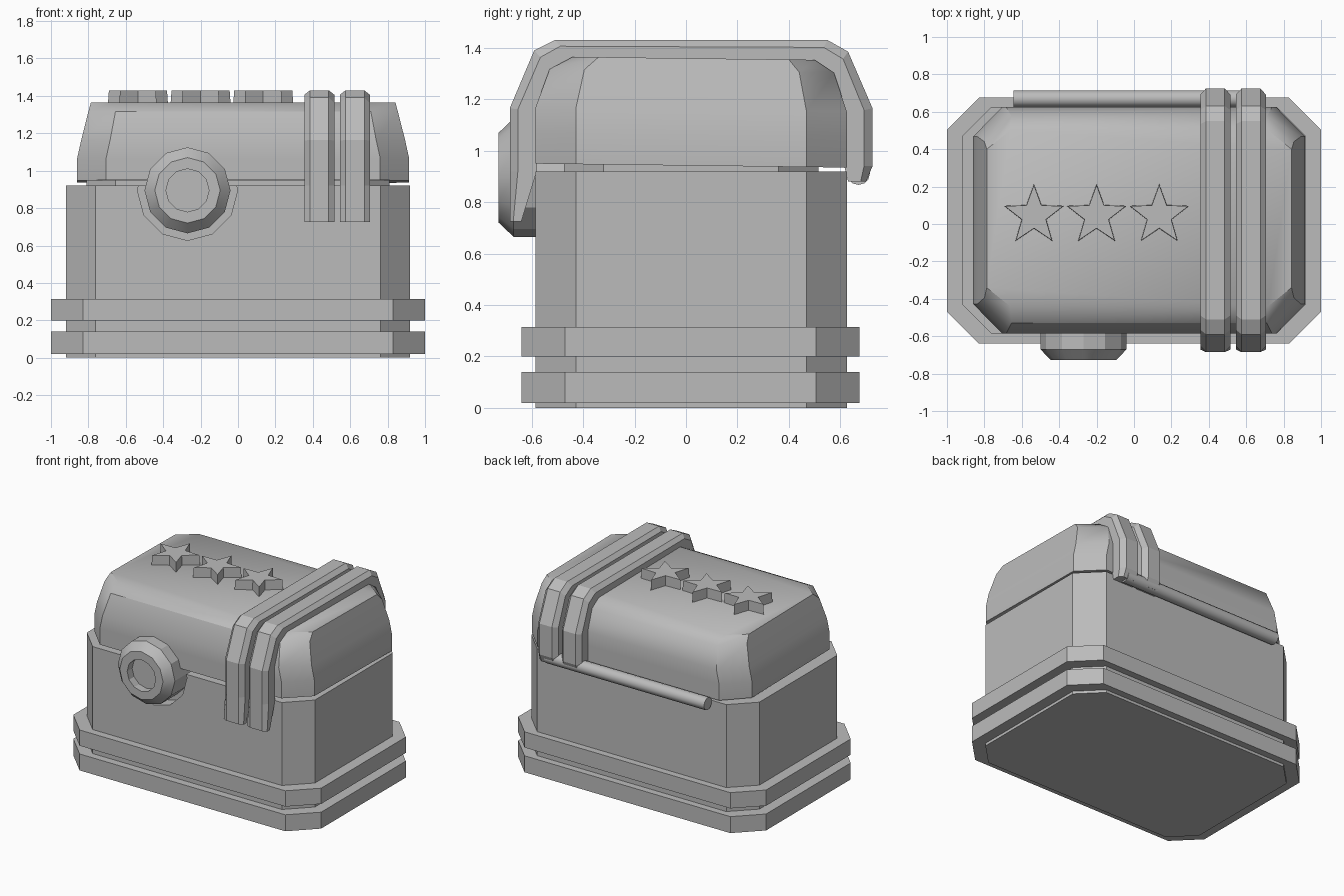
import bpy, bmesh, math

if "Cube" in bpy.data.objects:
    bpy.data.objects.remove(bpy.data.objects["Cube"])

grey = bpy.data.materials.new("plain_grey")
grey.diffuse_color = (0.5, 0.5, 0.5, 1)
grey.use_nodes = True
grey.node_tree.nodes["Principled BSDF"].inputs["Base Color"].default_value = grey.diffuse_color


def loft(name, rings, smooth=None, closed=False):
    """Skin equal-length rings; cap the ends, or join last ring to first."""
    bm = bmesh.new()
    vs = [[bm.verts.new(p) for p in r] for r in rings]
    n = len(vs[0])
    pairs = list(zip(vs, vs[1:])) + ([(vs[-1], vs[0])] if closed else [])
    for a, b in pairs:
        for i in range(n):
            j = (i + 1) % n
            bm.faces.new((a[i], a[j], b[j], b[i]))
    if not closed:
        bm.faces.new(vs[0][::-1])
        bm.faces.new(vs[-1])
    bmesh.ops.recalc_face_normals(bm, faces=bm.faces[:])
    me = bpy.data.meshes.new(name)
    bm.to_mesh(me)
    bm.free()
    me.materials.append(grey)
    ob = bpy.data.objects.new(name, me)
    bpy.context.collection.objects.link(ob)
    if smooth:
        bpy.ops.object.select_all(action='DESELECT')
        ob.select_set(True)
        bpy.context.view_layer.objects.active = ob
        bpy.ops.object.shade_smooth_by_angle(angle=math.radians(smooth))
    return ob


def octagon(x0, x1, y0, y1, cx, cy, z, tilt=0.0):
    """Rectangle with cut corners, optionally sloping down to the back."""
    pts = [(x0 + cx, y0), (x1 - cx, y0), (x1, y0 + cy), (x1, y1 - cy),
           (x1 - cx, y1), (x0 + cx, y1), (x0, y1 - cy), (x0, y0 + cy)]
    return [(x, y, z - tilt * (y - 0.02)) for x, y in pts]


def prism(name, x, y0, y1, c, z0, z1):
    return loft(name, [octagon(-x, x, y0, y1, c, c, z) for z in (z0, z1)])


def ring_y(r, y, cx, cz, n=12):
    return [(cx + r * math.sin(2 * math.pi * i / n), y,
             cz + r * math.cos(2 * math.pi * i / n)) for i in range(n)]


# Chest body, two base bands and the inner lip under the lid
body = prism("body", 0.92, -0.585, 0.625, 0.157, 0, 0.92)
prism("lower_band", 1.0, -0.64, 0.675, 0.17, 0.02, 0.14)
prism("upper_band", 1.0, -0.64, 0.675, 0.17, 0.2, 0.315)
prism("inner_lip", 0.81, -0.475, 0.515, 0.155, 0.91, 0.96)

# Round notch for the lock in the front wall
LX, LZ = -0.27, 0.895
cutter = loft("notch_cutter", [ring_y(0.268, y, LX, LZ) for y in (-0.75, -0.49)])
mod = body.modifiers.new("notch", 'BOOLEAN')
mod.operation = 'DIFFERENCE'
mod.solver = 'EXACT'
mod.object = cutter
bpy.context.view_layer.objects.active = body
bpy.ops.object.modifier_apply(modifier="notch")
bpy.data.objects.remove(cutter)

# Lid: stacked octagons, narrowing towards the top
levels = [(-0.86, 0.915, -0.585, 0.625, 0.155, 0.157, 0.942),
          (-0.86, 0.915, -0.585, 0.625, 0.155, 0.157, 1.06),
          (-0.838, 0.893, -0.585, 0.625, 0.155, 0.157, 1.16),
          (-0.80, 0.855, -0.53, 0.575, 0.145, 0.135, 1.31),
          (-0.787, 0.842, -0.44, 0.50, 0.125, 0.10, 1.359)]
loft("lid", [octagon(*l, tilt=0.0125) for l in levels], smooth=40)

# Lock: bevelled ring with a recessed centre
lock = [(0.23, -0.47), (0.23, -0.67), (0.175, -0.728), (0.115, -0.728), (0.115, -0.67)]
loft("lock_ring", [ring_y(r, y, LX, LZ) for r, y in lock], smooth=25)

# Two straps wrapped over the lid, with bevelled outer edges
outer = [(-.685, .725), (-.685, .92), (-.685, 1.165), (-.59, 1.39), (-.51, 1.43),
         (.55, 1.43), (.63, 1.385), (.725, 1.165), (.725, .94), (.70, .88)]
inner = [(-.64, .725), (-.58, .92), (-.58, 1.15), (-.51, 1.30), (-.44, 1.35),
         (.50, 1.335), (.565, 1.29), (.615, 1.14), (.615, .94), (.63, .88)]
for side, x0, x1 in (("left", 0.355, 0.515), ("right", 0.545, 0.705)):
    rings = []
    for (oy, oz), (iy, iz) in zip(outer, inner):
        my, mz = oy + 0.3 * (iy - oy), oz + 0.3 * (iz - oz)
        rings.append([(x0, iy, iz), (x0, my, mz), (x0 + 0.03, oy, oz),
                      (x1 - 0.03, oy, oz), (x1, my, mz), (x1, iy, iz)])
    loft(side + "_strap", rings)

# Hinge rod along the back
rod = [[(x, 0.67 + 0.045 * math.cos(a * math.pi / 6), 0.912 + 0.045 * math.sin(a * math.pi / 6))
        for a in range(12)] for x in (-0.645, 0.645)]
loft("hinge_rod", rod, smooth=35)

# Three raised stars on the lid
for k, cx in enumerate((-0.535, -0.20, 0.135)):
    rings = []
    for z, s in ((1.34, 1.0), (1.43, 0.96)):
        rings.append([(cx + s * (0.17, 0.07)[i % 2] * math.sin(i * math.pi / 5),
                       0.045 + s * (0.17, 0.07)[i % 2] * math.cos(i * math.pi / 5), z)
                      for i in range(10)])
    loft(f"star_{k + 1}", rings)
